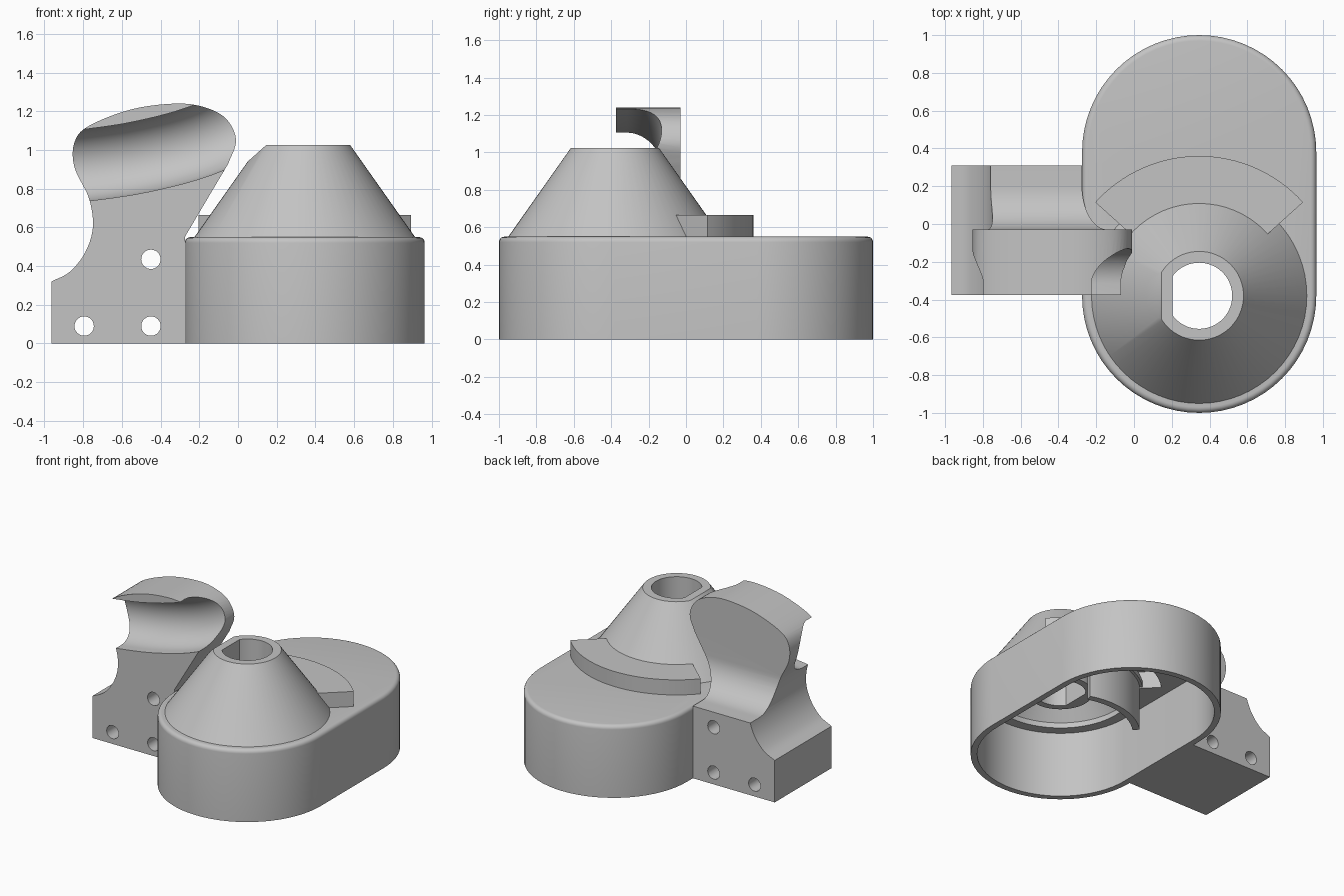
import bpy, bmesh
from math import pi, cos, sin, acos, radians
from mathutils import Vector

if "Cube" in bpy.data.objects:
    bpy.data.objects.remove(bpy.data.objects["Cube"], do_unlink=True)

grey = bpy.data.materials.new("plain grey")
grey.use_nodes = True
colour = (0.55, 0.55, 0.55, 1)
grey.diffuse_color = colour
grey.node_tree.nodes["Principled BSDF"].inputs["Base Color"].default_value = colour

CX, CY, R = 0.345, -0.38, 0.62       # cone centre, housing end radius


def make(name, bm):
    bmesh.ops.recalc_face_normals(bm, faces=bm.faces)
    mesh = bpy.data.meshes.new(name)
    bm.to_mesh(mesh)
    bm.free()
    mesh.materials.append(grey)
    ob = bpy.data.objects.new(name, mesh)
    bpy.context.collection.objects.link(ob)
    return ob


def prism(name, pts, axis, lo, hi):
    """Extrude a 2D outline along x, y or z."""
    place = {"x": lambda a, b, h: (h, a, b),
             "y": lambda a, b, h: (a, h, b),
             "z": lambda a, b, h: (a, b, h)}[axis]
    bm = bmesh.new()
    rings = [[bm.verts.new(place(a, b, h)) for a, b in pts] for h in (lo, hi)]
    skin(bm, rings)
    return make(name, bm)


def skin(bm, rings):
    n = len(rings[0])
    for lower, upper in zip(rings, rings[1:]):
        for i in range(n):
            j = (i + 1) % n
            bm.faces.new((lower[i], lower[j], upper[j], upper[i]))
    bm.faces.new(rings[0])
    bm.faces.new(rings[-1])


def arc(cx, cy, r, a0, a1, n=32):
    steps = [radians(a0 + (a1 - a0) * i / n) for i in range(n + 1)]
    return [(cx + r * cos(a), cy + r * sin(a)) for a in steps]


def circle(cx, cy, r, n=64):
    return arc(cx, cy, r, 0, 360, n)[:-1]


def sector(name, r0, r1, a0, a1, lo, hi):
    """Ring segment around the cone axis."""
    return prism(name, arc(CX, CY, r1, a0, a1) + arc(CX, CY, r0, a1, a0), "z", lo, hi)


def smooth_path(pts, n=5):
    """Catmull-Rom curve through the points."""
    p = [Vector(q) for q in pts]
    p = [2 * p[0] - p[1]] + p + [2 * p[-1] - p[-2]]
    out = []
    for a, b, c, d in zip(p, p[1:], p[2:], p[3:]):
        for k in range(n):
            t = k / n
            out.append(0.5 * (2 * b + (c - a) * t + (2 * a - 5 * b + 4 * c - d) * t * t
                              + (3 * b - a - 3 * c + d) * t ** 3))
    return out + [p[-2]]


def apply_modifiers(ob):
    deps = bpy.context.evaluated_depsgraph_get()
    mesh = bpy.data.meshes.new_from_object(ob.evaluated_get(deps))
    ob.modifiers.clear()
    ob.data = mesh


def cut(ob, *cutters):
    for c in cutters:
        mod = ob.modifiers.new("cut", "BOOLEAN")
        mod.operation, mod.solver, mod.object = "DIFFERENCE", "EXACT", c
        apply_modifiers(ob)
        bpy.data.objects.remove(c, do_unlink=True)


def slot_cutter():
    return sector("slot_cutter", 0.48, 0.7, 45, 135, 0.4, 0.63)


def stadium(r):
    return arc(CX, -CY, r, 0, 180) + arc(CX, CY, r, 180, 360)


# Housing: rounded-top shell, open underneath and below the cone
bm = bmesh.new()
edge = [(R, 0)] + arc(R - 0.03, 0.52, 0.03, 0, 90, 5)
skin(bm, [[bm.verts.new((x, y, z)) for x, y in stadium(r)] for r, z in edge])
housing = make("housing", bm)
cut(housing, prism("cavity_cutter", stadium(R - 0.045), "z", -0.1, 0.5),
    prism("opening_cutter", circle(CX, CY, 0.5), "z", 0.3, 0.8), slot_cutter())

# Hollow cone with an inner stem and a flatted shaft hole
bm = bmesh.new()
cone_profile = [(0.225, 0.49), (0.225, 0.9), (0.5, 0.54), (0.5, 0.51),
                (0.57, 0.51), (0.57, 0.55), (0.235, 1.025)]
skin(bm, [[bm.verts.new((x, y, z)) for x, y in circle(CX, CY, r)]
          for r, z in cone_profile])
cone = make("cone", bm)
clearance = [(0.05, 0.94), (0.145, 1.025), (0.145, 1.2), (-0.2, 1.2), (-0.2, 0.72)]
half = 180 - acos(0.14 / 0.175) * 180 / pi
cut(cone, prism("clearance_cutter", clearance, "y", -1, 0.3),
    prism("shaft_cutter", arc(CX, CY, 0.175, -half, half, 48), "z", -0.2, 1.3))

# Hollow raised sector behind the cone, with a guide wall hanging below
raised = sector("raised_sector", 0.47, 0.74, 42, 138, 0.53, 0.665)
cut(raised, slot_cutter())
sector("guide_wall", 0.5, 0.55, 72, 135, 0.17, 0.53)

# Bracket: mounting block rising into a curved horn
left_edge = smooth_path([(-0.965, 0.32), (-0.87, 0.37), (-0.79, 0.47), (-0.75, 0.6),
                         (-0.77, 0.75), (-0.845, 0.91), (-0.845, 1.04), (-0.77, 1.125),
                         (-0.55, 1.21), (-0.32, 1.24), (-0.17, 1.22), (-0.06, 1.16),
                         (-0.01, 1.05), (-0.05, 0.93)])
outline = [(-0.965, 0)] + [tuple(p) for p in left_edge] + [(-0.275, 0.55), (-0.275, 0)]
bracket = prism("bracket", outline, "y", -0.375, 0.31)
back = [(-0.03, 1.5)] + arc(0.2, 0.78, 0.23, 180, 270, 16) + [(0.5, 0.55), (0.5, 1.5)]
bolt_holes = [prism("bolt_cutter", circle(x, z, 0.05, 32), "y", -1, 1)
              for x, z in ((-0.795, 0.09), (-0.45, 0.09), (-0.45, 0.435))]

# Tilted groove scooped along the front of the horn
bm = bmesh.new()
path = smooth_path([(-1.0, 0.9), (-0.78, 0.922), (-0.5, 0.965), (-0.2, 1.045), (0.1, 1.18)])
rings = []
for i, p in enumerate(path):
    t = (path[min(i + 1, len(path) - 1)] - path[max(i - 1, 0)]).normalized()
    ring = arc(0, -0.315, 0.185, 0, 180, 24)
    ring = [(0.185, -0.6)] + ring + [(-0.185, -0.6)]
    rings.append([bm.verts.new((p.x - t.y * a, y, p.y + t.x * a)) for a, y in ring])
skin(bm, rings)
groove = make("groove_cutter", bm)
cut(bracket, prism("back_cutter", back, "x", -1.3, 0.3), groove, *bolt_holes)

# Smooth curved faces, keep edges crisp
for ob in bpy.context.scene.objects:
    if ob.type == "MESH":
        ob.select_set(True)
        bpy.context.view_layer.objects.active = ob
bpy.ops.object.shade_smooth_by_angle(angle=radians(28))
